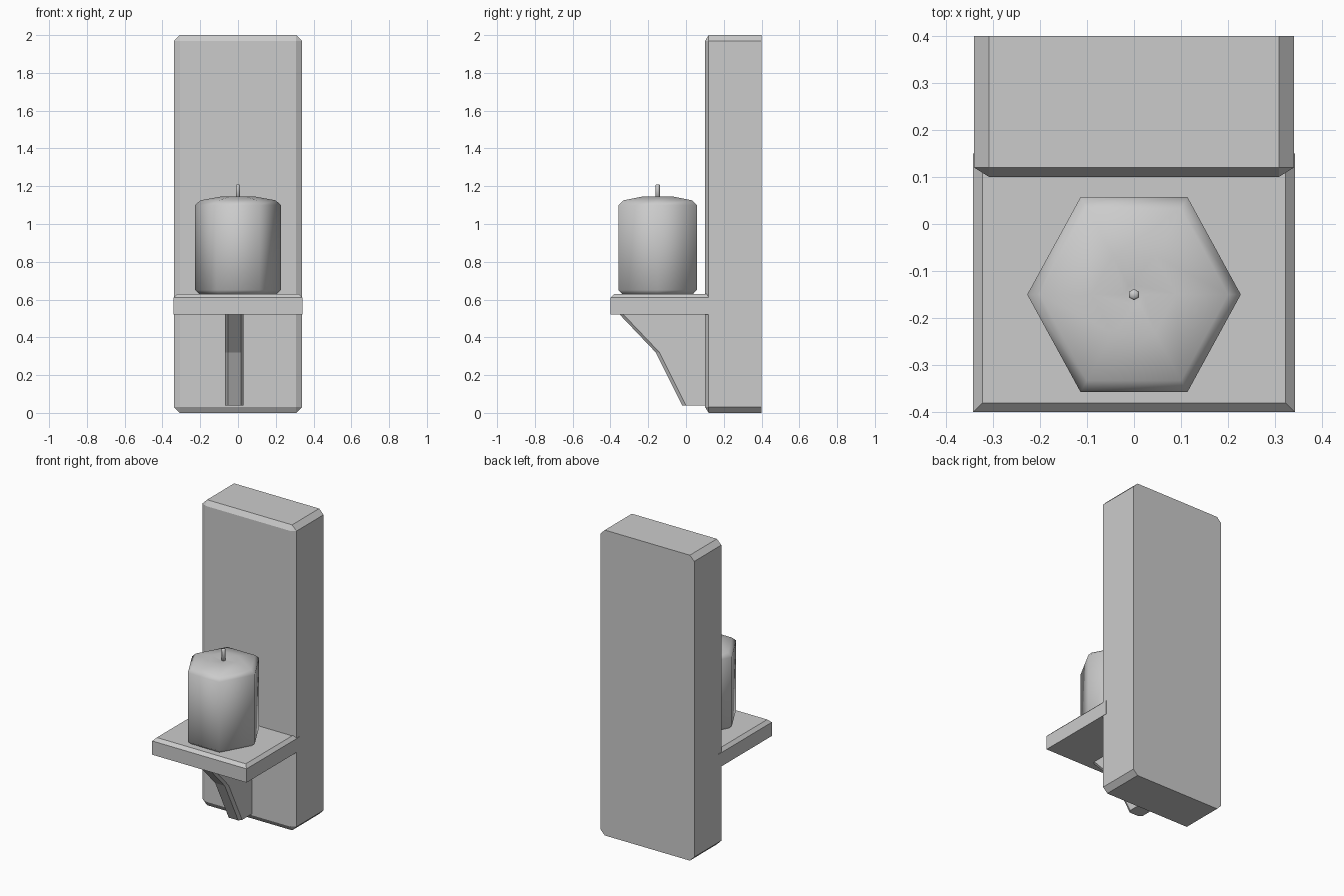
import bpy, bmesh, math
from mathutils import Vector

cube = bpy.data.objects.get("Cube")
if cube:
    bpy.data.objects.remove(cube, do_unlink=True)

grey = bpy.data.materials.new("plain grey")
grey.use_nodes = True
grey.diffuse_color = (0.6, 0.6, 0.6, 1)
grey.node_tree.nodes["Principled BSDF"].inputs["Base Color"].default_value = (0.6, 0.6, 0.6, 1)


def finish(bm, name, smooth=False):
    """Turn a bmesh into a named object."""
    bmesh.ops.recalc_face_normals(bm, faces=bm.faces)
    for f in bm.faces:
        f.smooth = smooth
    mesh = bpy.data.meshes.new(name)
    bm.to_mesh(mesh)
    bm.free()
    mesh.materials.append(grey)
    obj = bpy.data.objects.new(name, mesh)
    bpy.context.collection.objects.link(obj)
    return obj


def chamfered_box(name, low, high, chamfer, keep_sharp):
    """Box with chamfered edges; the chamfer depth differs per axis."""
    low, high = Vector(low), Vector(high)
    bm = bmesh.new()
    bmesh.ops.create_cube(bm, size=1)
    edges = [e for e in bm.edges if not keep_sharp((e.verts[0].co + e.verts[1].co) / 2)]
    # Work in chamfer units so one bevel gives all three depths
    bmesh.ops.scale(bm, vec=[(h - l) / c for l, h, c in zip(low, high, chamfer)], verts=bm.verts)
    bmesh.ops.bevel(bm, geom=edges, offset=1, segments=1, affect='EDGES')
    bmesh.ops.scale(bm, vec=chamfer, verts=bm.verts)
    bmesh.ops.translate(bm, vec=(low + high) / 2, verts=bm.verts)
    return finish(bm, name)


def hex_lathe(name, centre, rings, stretch=1.0, turn=0.0):
    """Six-sided turned shape from (radius, height) rings, smooth shaded."""
    bm = bmesh.new()
    loops = []
    for r, z in rings:
        angles = [turn + math.tau * i / 6 for i in range(6)]
        loops.append([bm.verts.new((centre[0] + r * math.cos(a),
                                    centre[1] + r * stretch * math.sin(a), z)) for a in angles])
    for a, b in zip(loops, loops[1:]):
        for i in range(6):
            j = (i + 1) % 6
            bm.faces.new((a[i], a[j], b[j], b[i]))
    bm.faces.new(loops[0])
    bm.faces.new(loops[-1])
    return finish(bm, name, smooth=True)


# Wall board: every edge chamfered except around the back
chamfered_box("back_board", (-0.34, 0.10, 0), (0.34, 0.40, 2), (0.032, 0.02, 0.032),
              lambda m: m.y > 0.4)

# Shelf: only the upper rim is chamfered
chamfered_box("shelf", (-0.342, -0.40, 0.52), (0.342, 0.15, 0.63), (0.02, 0.02, 0.02),
              lambda m: m.z < 0.4 or m.y > 0.4)

# Bracket: stepped side profile with a narrower front strip
front = [(-0.36, 0.53), (-0.16, 0.32), (-0.02, 0.04)]
bm = bmesh.new()
rows = []
for y, z in front:
    section = [(-0.069, 0.13), (-0.069, y + 0.02), (-0.053, y), (0.016, y), (0.03, y + 0.02), (0.03, 0.13)]
    rows.append([bm.verts.new((x, d, z)) for x, d in section])
for a, b in zip(rows, rows[1:]):
    for i in range(6):
        j = (i + 1) % 6
        bm.faces.new((a[i], a[j], b[j], b[i]))
bm.faces.new(rows[0])
bm.faces.new(rows[-1])
finish(bm, "bracket")

# Candle with a slightly domed top and its wick
hex_lathe("candle", (0, -0.15),
          [(0.2, 0.625), (0.227, 0.65), (0.227, 1.10), (0.2, 1.125), (0.09, 1.145), (0.02, 1.135)],
          stretch=1.055)
hex_lathe("wick", (0, -0.15), [(0.012, 1.12), (0.012, 1.205), (0.008, 1.21)], turn=math.pi / 6)
